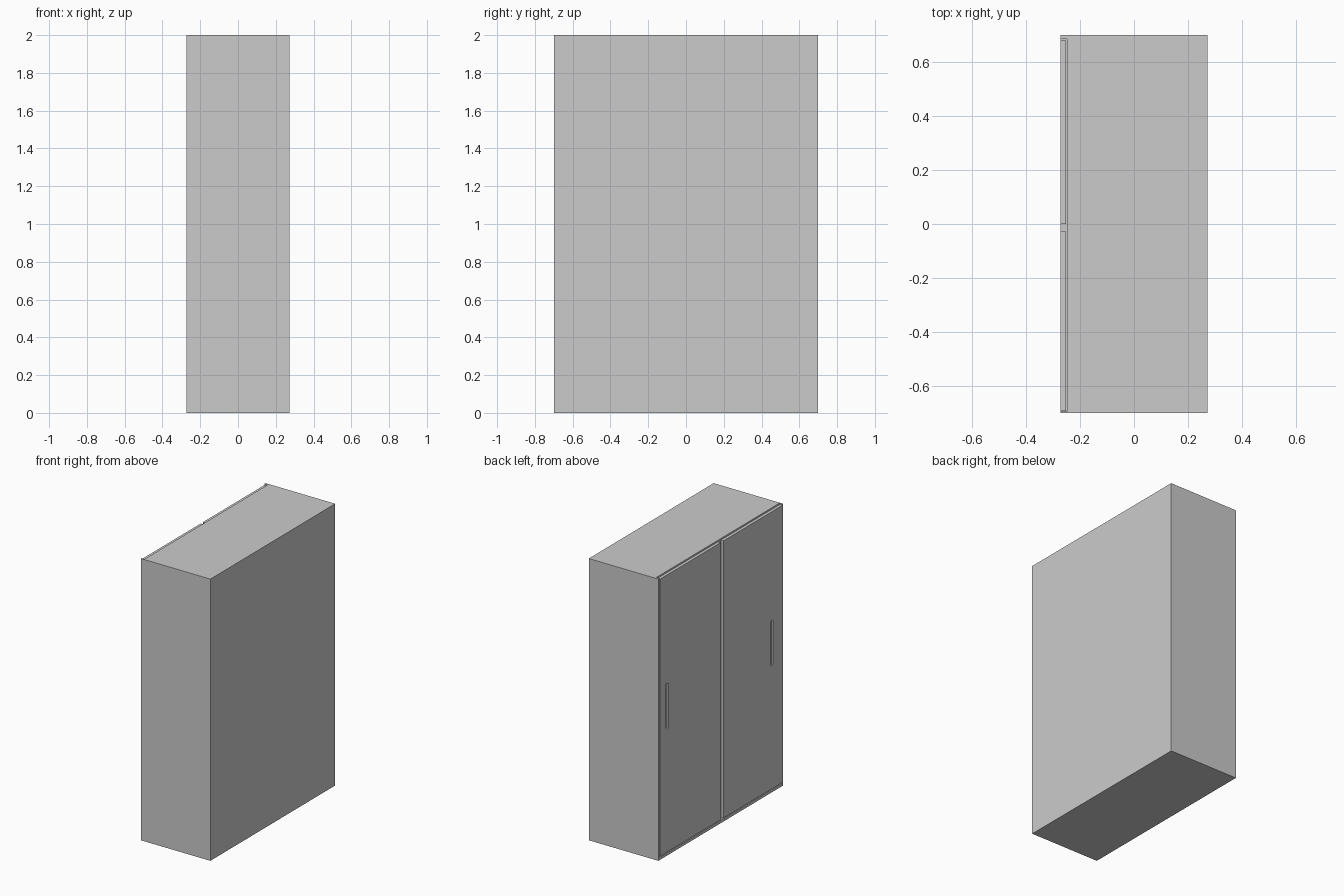
import bpy

if "Cube" in bpy.data.objects:
    bpy.data.objects.remove(bpy.data.objects["Cube"])

X0, X1, Y, H = -0.273, 0.273, 0.70, 2.0
DOOR_BACK = -0.252


def box(name, x0, x1, y0, y1, z0, z1):
    bpy.ops.mesh.primitive_cube_add(
        size=1, location=((x0 + x1) / 2, (y0 + y1) / 2, (z0 + z1) / 2))
    ob = bpy.context.object
    ob.name = name
    ob.scale = (x1 - x0, y1 - y0, z1 - z0)
    bpy.ops.object.transform_apply(location=False, rotation=False, scale=True)
    return ob


def door(name, y0, y1, handle_y):
    # Sliding panel with a recessed finger pull
    panel = box(name, X0, DOOR_BACK, y0, y1, 0.025, 1.992)
    cutter = box(name + "_pull_cutter", X0 - 0.02, X0 + 0.012,
                 handle_y - 0.013, handle_y + 0.013, 0.90, 1.22)
    cutter.hide_render = True
    mod = panel.modifiers.new("finger_pull", 'BOOLEAN')
    mod.operation = 'DIFFERENCE'
    mod.solver = 'EXACT'
    mod.object = cutter
    bpy.context.view_layer.objects.active = panel
    bpy.ops.object.modifier_apply(modifier=mod.name)
    bpy.data.objects.remove(cutter, do_unlink=True)


# Cabinet body, with one-piece outer side panels and floor reaching past the doors
box("cabinet_body", -0.248, X1, -Y, Y, 0, H)
box("left_side_edge", X0, -0.248, Y - 0.015, Y, 0, H)
box("right_side_edge", X0, -0.248, -Y, -Y + 0.006, 0, H)
box("floor_edge", X0, -0.248, -Y + 0.006, Y - 0.015, 0, 0.02)

# Two sliding doors with a narrow gap between them
door("left_door", 0.0, 0.68, 0.60)
door("right_door", -0.692, -0.028, -0.575)
